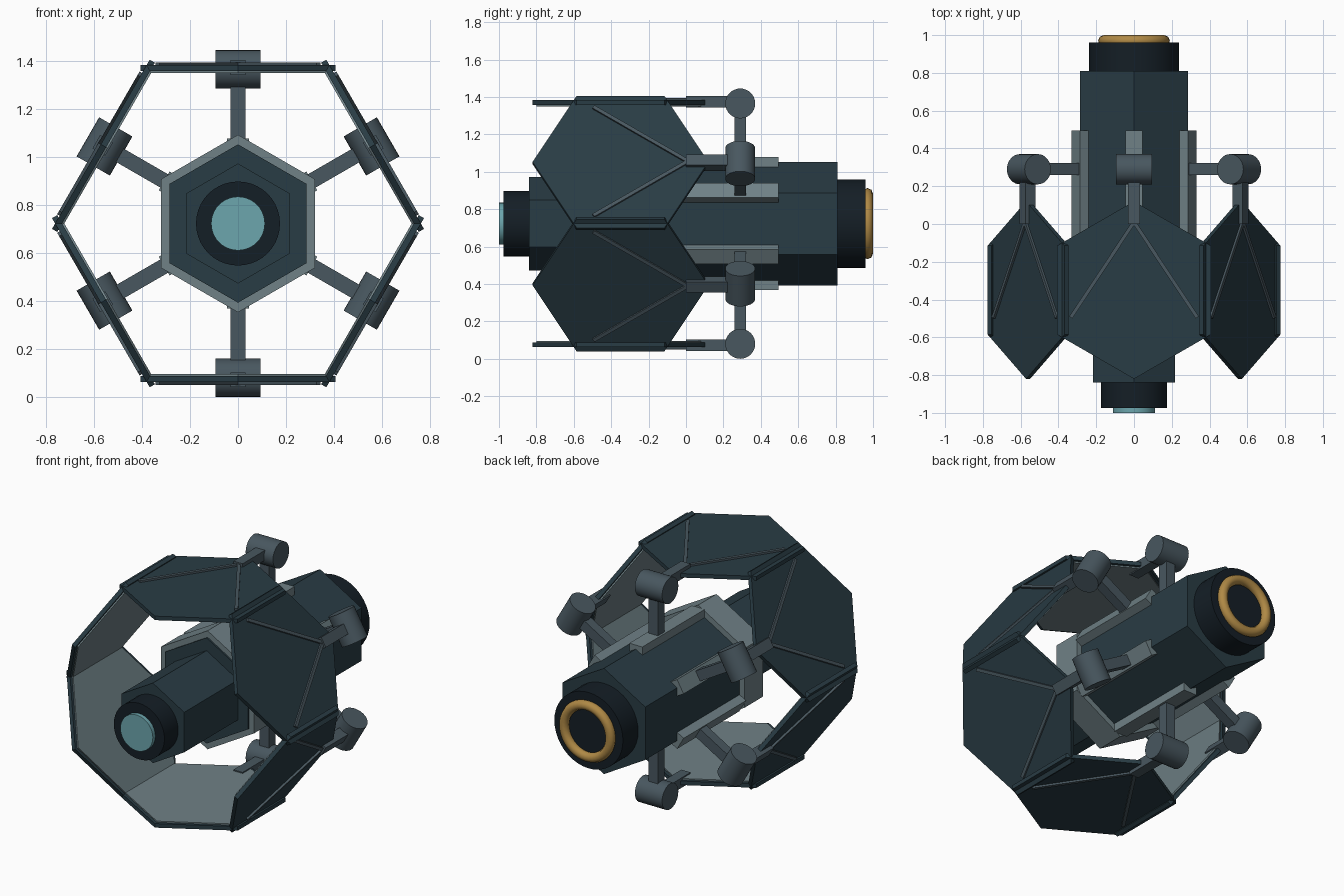
import bpy, bmesh, math
from mathutils import Vector, Matrix

if "Cube" in bpy.data.objects:
    bpy.data.objects.remove(bpy.data.objects["Cube"])

CZ = 0.7225  # height of the main axis


def mat(name, rgb):
    m = bpy.data.materials.new(name)
    m.diffuse_color = (*rgb, 1)
    m.use_nodes = True
    m.node_tree.nodes["Principled BSDF"].inputs["Base Color"].default_value = m.diffuse_color
    return m


HULL = mat("dark_teal", (0.022, 0.045, 0.058))
BLACK = mat("near_black", (0.007, 0.013, 0.019))
LIGHT = mat("light_grey", (0.16, 0.22, 0.24))
STEEL = mat("steel", (0.065, 0.095, 0.115))
GLASS = mat("pale_teal", (0.15, 0.38, 0.42))
GOLD = mat("gold", (0.43, 0.25, 0.06))


def mesh_prism(name, ring, vec):
    """Closed solid made by extruding a flat ring of points."""
    bm = bmesh.new()
    a = [bm.verts.new(p) for p in ring]
    b = [bm.verts.new(Vector(p) + Vector(vec)) for p in ring]
    n = len(ring)
    bm.faces.new(a)
    bm.faces.new(b[::-1])
    for i in range(n):
        bm.faces.new((a[i], b[i], b[(i + 1) % n], a[(i + 1) % n]))
    bmesh.ops.recalc_face_normals(bm, faces=bm.faces)
    me = bpy.data.meshes.new(name)
    bm.to_mesh(me)
    bm.free()
    return me


def place(name, me, m, angle=0, smooth=False):
    """Put a mesh on the main axis, turned about y."""
    if not me.materials:
        me.materials.append(m)
    ob = bpy.data.objects.new(name, me)
    bpy.context.collection.objects.link(ob)
    ob.location = (0, 0, CZ)
    ob.rotation_euler = (0, angle, 0)
    if smooth:
        bpy.ops.object.select_all(action='DESELECT')
        ob.select_set(True)
        bpy.context.view_layer.objects.active = ob
        bpy.ops.object.shade_smooth_by_angle(angle=math.radians(35))
    return ob


def circle(n, r):
    return [(r * math.cos(math.pi / 2 + 2 * math.pi * k / n),
             r * math.sin(math.pi / 2 + 2 * math.pi * k / n)) for k in range(n)]


def barrel(name, n, r, y0, y1, m):
    me = mesh_prism(name, [(x, y0, z) for x, z in circle(n, r)], (0, y1 - y0, 0))
    return place(name, me, m, smooth=n > 6)


def box(name, x, y0, y1, z0, z1):
    return mesh_prism(name, [(-x, y0, z0), (x, y0, z0), (x, y1, z0), (-x, y1, z0)],
                      (0, 0, z1 - z0))


def rib(name, p, q, w, z0, z1):
    p, q = Vector(p), Vector(q)
    d = (q - p).normalized()
    s = Vector((-d.y, d.x)) * w / 2
    return mesh_prism(name, [(v.x, v.y, z0) for v in (p + s, p - s, q - s, q + s)],
                      (0, 0, z1 - z0))


# Central body along y
barrel("front_body", 6, 0.25, -0.84, -0.28, HULL)
barrel("main_body", 6, 0.33, -0.31, 0.81, HULL)
barrel("collar", 6, 0.37, -0.30, -0.12, LIGHT)
barrel("front_barrel", 40, 0.175, -0.975, -0.83, BLACK)
barrel("lens", 40, 0.112, -1.0, -0.97, GLASS)
barrel("rear_barrel", 40, 0.237, 0.80, 0.96, BLACK)

# Gold ring on the rear end
bpy.ops.mesh.primitive_torus_add(major_segments=40, minor_segments=8, major_radius=0.16,
                                 minor_radius=0.03, location=(0, 0.97, CZ),
                                 rotation=(math.pi / 2, 0, 0))
ring = bpy.context.object
ring.name = "rear_ring"
ring.data.materials.append(GOLD)
bpy.ops.object.shade_smooth_by_angle(angle=math.radians(50))

# Parts of one sector, modelled pointing straight up
R = 0.6425


def hexagon(r, z):
    return [(x, y - 0.35, z) for x, y in circle(6, r)]


sector = [
    ("outer_panel", mesh_prism("outer_panel", hexagon(0.47, 0.635), (0, 0, 0.025)), HULL),
    ("inner_panel", mesh_prism("inner_panel", hexagon(0.45, 0.627), (0, 0, 0.01)), LIGHT),
    ("rib_left", rib("rib_left", (0, 0.01), (-0.335, -0.495), 0.02, 0.65, 0.672), STEEL),
    ("rib_right", rib("rib_right", (0, 0.01), (0.335, -0.495), 0.02, 0.65, 0.672), STEEL),
    ("panel_arm", box("panel_arm", 0.032, 0.0, 0.27, 0.62, 0.682), STEEL),
    ("post", box("post", 0.032, 0.26, 0.322, 0.30, 0.62), STEEL),
    ("mount", box("mount", 0.045, -0.12, 0.495, 0.29, 0.355), LIGHT),
]
hinge = mesh_prism("hinge", [(-0.094, 0.29 + a, R + b) for a, b in circle(32, 0.08)],
                   (0.188, 0, 0))

# Six sectors around the body
for k in range(6):
    ang = k * math.pi / 3
    for name, me, m in sector:
        place(f"{name}_{k + 1}", me, m, ang)
    place(f"hinge_{k + 1}", hinge, STEEL, ang, smooth=True)
